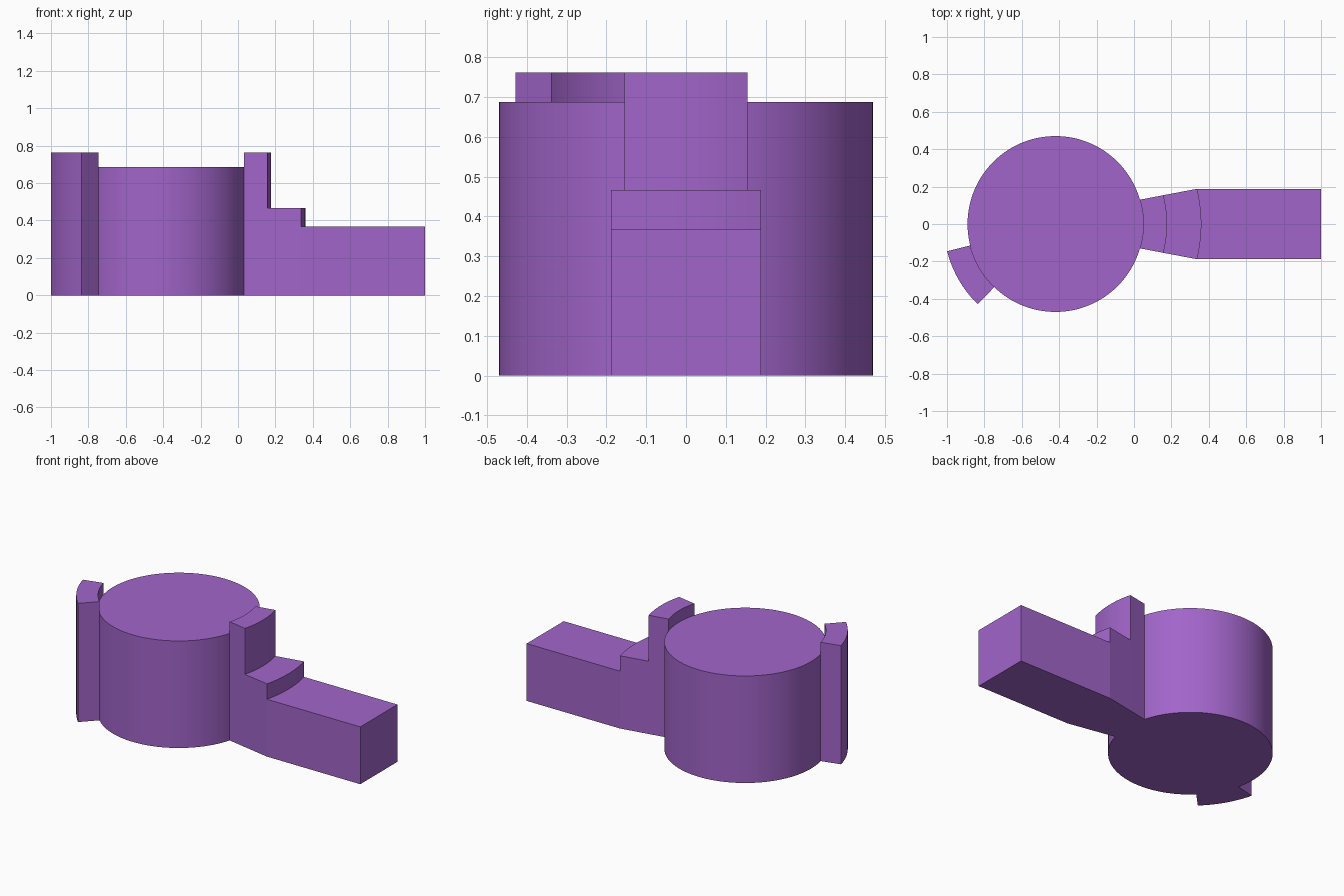
import bpy, bmesh, math

if "Cube" in bpy.data.objects:
    bpy.data.objects.remove(bpy.data.objects["Cube"])

CX = -0.42          # drum axis; all arcs are concentric with it
R_DRUM, R_LUG, R_STEP = 0.47, 0.597, 0.78

purple = bpy.data.materials.new("purple")
purple.diffuse_color = (0.36, 0.13, 0.59, 1)
purple.use_nodes = True
purple.node_tree.nodes["Principled BSDF"].inputs["Base Color"].default_value = purple.diffuse_color


def arc(r, a0, a1, n=24):
    """Points on a circle around the drum axis, angles in radians."""
    return [(CX + r * math.cos(a0 + (a1 - a0) * i / n),
             r * math.sin(a0 + (a1 - a0) * i / n)) for i in range(n + 1)]


def prism(name, outline, height):
    """Extrude a plan outline from the ground to the given height."""
    bm = bmesh.new()
    base = bm.faces.new([bm.verts.new((x, y, 0)) for x, y in outline])
    top = bmesh.ops.extrude_face_region(bm, geom=[base], use_keep_orig=True)
    verts = [v for v in top["geom"] if isinstance(v, bmesh.types.BMVert)]
    bmesh.ops.translate(bm, verts=verts, vec=(0, 0, height))
    bmesh.ops.recalc_face_normals(bm, faces=bm.faces)
    mesh = bpy.data.meshes.new(name)
    bm.to_mesh(mesh)
    bm.free()
    mesh.materials.append(purple)
    obj = bpy.data.objects.new(name, mesh)
    bpy.context.collection.objects.link(obj)
    bpy.ops.object.select_all(action='DESELECT')
    obj.select_set(True)
    bpy.context.view_layer.objects.active = obj
    bpy.ops.object.shade_smooth_by_angle(angle=math.radians(30))
    return obj


def ring_piece(name, r0, half0, r1, half1, height, mid=0.0):
    """Block between two arcs; half0 and half1 are its half widths."""
    a0, a1 = math.asin(half0 / r0), math.asin(half1 / r1)
    prism(name, arc(r1, mid - a1, mid + a1) + arc(r0, mid + a0, mid - a0), height)


# Main drum
prism("drum", arc(R_DRUM, 0, 2 * math.pi, 144)[:-1], 0.687)

# Radial lug on the far side of the drum
half = math.radians(15.9)
ring_piece("side_lug", R_DRUM, R_DRUM * math.sin(half),
           R_LUG, R_LUG * math.sin(half), 0.762, math.radians(210))

# Flared steps leading to the arm
ring_piece("high_step", R_DRUM, 0.13, R_LUG, 0.154, 0.762)
ring_piece("low_step", R_LUG, 0.154, R_STEP, 0.188, 0.467)

# Straight arm, starting at the curved end of the low step
a = math.asin(0.188 / R_STEP)
prism("arm", [(1, -0.188), (1, 0.188)] + arc(R_STEP, a, -a), 0.368)
